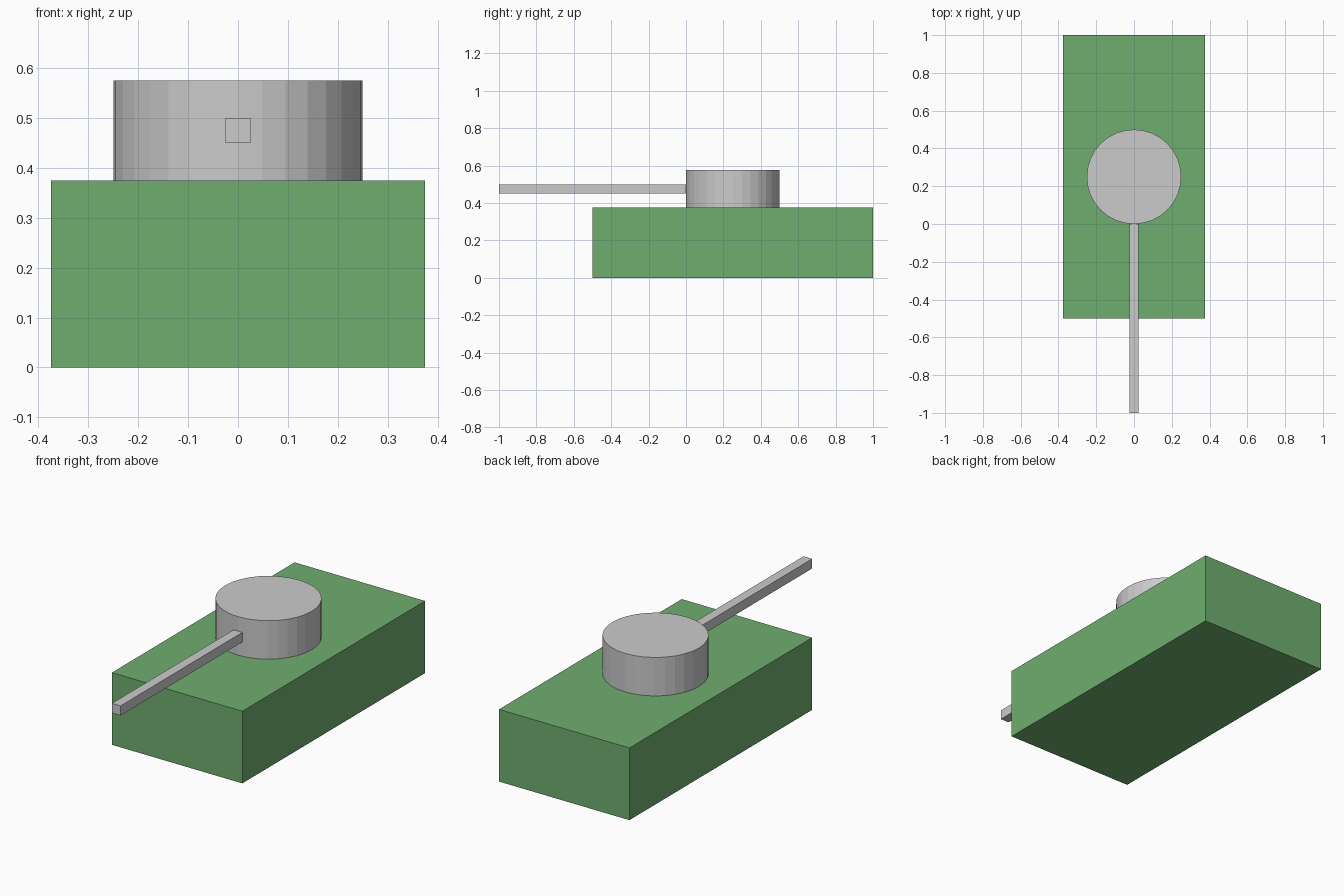
import bpy

if "Cube" in bpy.data.objects:
    bpy.data.objects.remove(bpy.data.objects["Cube"])

green = bpy.data.materials.new("green_paint")
green.diffuse_color = (0.16, 0.42, 0.16, 1)
green.use_nodes = True
green.node_tree.nodes["Principled BSDF"].inputs["Base Color"].default_value = green.diffuse_color


def box(name, x, y, z):
    """Box from (min, max) ranges on each axis."""
    spans = (x, y, z)
    bpy.ops.mesh.primitive_cube_add(size=1, location=[(a + b) / 2 for a, b in spans])
    ob = bpy.context.object
    ob.name = name
    ob.scale = [b - a for a, b in spans]
    bpy.ops.object.transform_apply(location=False, rotation=False, scale=True)
    return ob


# Hull
hull = box("hull", (-0.375, 0.375), (-0.5, 1.0), (0, 0.375))
hull.data.materials.append(green)

# Turret: flat-shaded 32-sided drum
bpy.ops.mesh.primitive_cylinder_add(vertices=32, radius=0.25, depth=0.2,
                                    location=(0, 0.25, 0.475))
bpy.context.object.name = "turret"

# Square barrel, meeting the turret's front
box("barrel", (-0.025, 0.025), (-1.0, 0.0), (0.45, 0.5))
